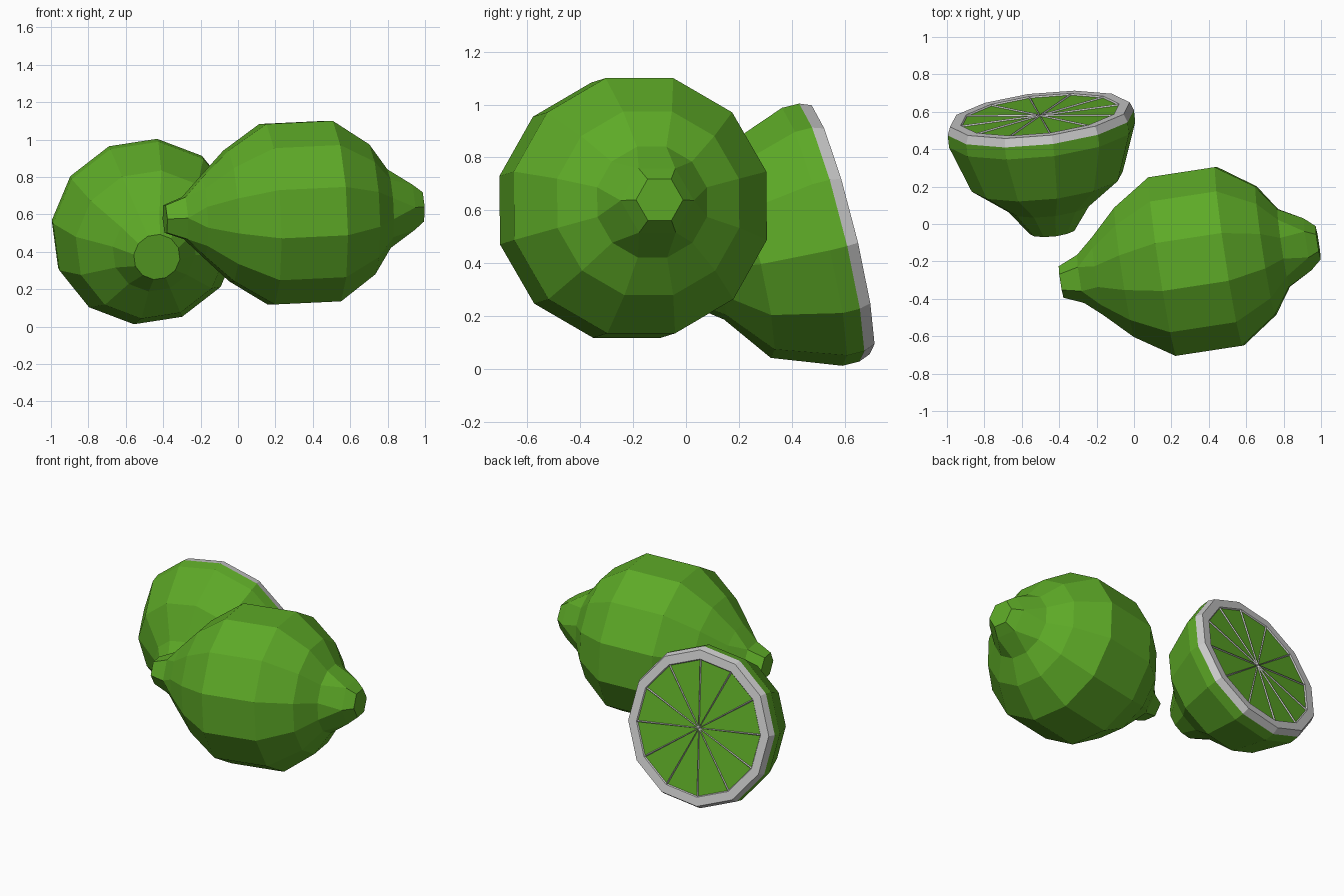
import bpy, bmesh
from math import sin, cos, radians
from mathutils import Vector

if "Cube" in bpy.data.objects:
    bpy.data.objects.remove(bpy.data.objects["Cube"])


def material(name, rgb):
    m = bpy.data.materials.new(name)
    m.diffuse_color = (*rgb, 1)
    m.use_nodes = True
    m.node_tree.nodes["Principled BSDF"].inputs["Base Color"].default_value = m.diffuse_color
    return m


green = material("green_skin", (0.11, 0.40, 0.02))
grey = material("pale_pith", (0.8, 0.8, 0.8))
SIDES = 12


def frame(axis):
    u = Vector(axis).normalized()
    up = (Vector((0, 0, 1)) - u * u.z).normalized()
    return u, up


def finish(name, bm, mats):
    bmesh.ops.remove_doubles(bm, verts=bm.verts, dist=0.0005)
    bmesh.ops.recalc_face_normals(bm, faces=bm.faces)
    me = bpy.data.meshes.new(name)
    bm.to_mesh(me)
    bm.free()
    for m in mats:
        me.materials.append(m)
    ob = bpy.data.objects.new(name, me)
    bpy.context.collection.objects.link(ob)
    return ob


def lathe(bm, origin, axis, side, profile, offset, caps):
    """Rings of (distance, radius, six_sided) around an axis."""
    u, up = frame(axis)
    rings = []
    for s, r, six in profile:
        ring = []
        for i in range(SIDES):
            a = radians(60 * ((i + 1) // 2) if six else offset + 30 * i)
            ring.append(bm.verts.new(Vector(origin) + u * s + side * (r * cos(a)) + up * (r * sin(a))))
        rings.append(ring)
    for a, b in zip(rings, rings[1:]):
        for i in range(SIDES):
            j = (i + 1) % SIDES
            bm.faces.new((a[i], a[j], b[j], b[i]))
    for k in caps:
        bm.faces.new(rings[k])
    return rings


# whole lime, twelve-sided with six-sided tips
axis = (1.375, 0.21, 0.065)
u, up = frame(axis)
bm = bmesh.new()
profile = [(0, .085, True), (.106, .13, True), (.20, .217, False), (.345, .362, False),
           (.552, .5, False), (.911, .5, False), (1.108, .36, False),
           (1.205, .217, False), (1.335, .14, True), (1.392, .09, True)]
lathe(bm, (-0.39, -0.31, 0.575), axis, up.cross(u), profile, 15, (0, -1))
finish("whole_lime", bm, [green])

# cut lime, axis pointing out of the cut face
centre, axis = (-0.503, 0.585, 0.527), (-0.107, 0.966, 0.24)
u, up = frame(axis)
side = u.cross(up)
bm = bmesh.new()
profile = [(-.645, .125, False), (-.51, .225, False), (-.37, .41, False),
           (-.112, .505, False), (-.045, .505, False)]
lathe(bm, centre, axis, side, profile, -6, (0,))
finish("cut_lime_skin", bm, [green])

# pale rim and spokes, with sunken green flesh wedges
bm = bmesh.new()
rings = lathe(bm, centre, axis, side,
              [(-.045, .505, False), (0, .487, False), (0, .43, False)], -6, ())
hub = bm.verts.new(Vector(centre))
inner = rings[-1]
wedges = [bm.faces.new((inner[i], inner[(i + 1) % SIDES], hub)) for i in range(SIDES)]
bmesh.ops.recalc_face_normals(bm, faces=bm.faces)
bmesh.ops.inset_individual(bm, faces=wedges, thickness=0.009, depth=-0.008)
for f in wedges:
    f.material_index = 1
finish("cut_face", bm, [grey, green])
